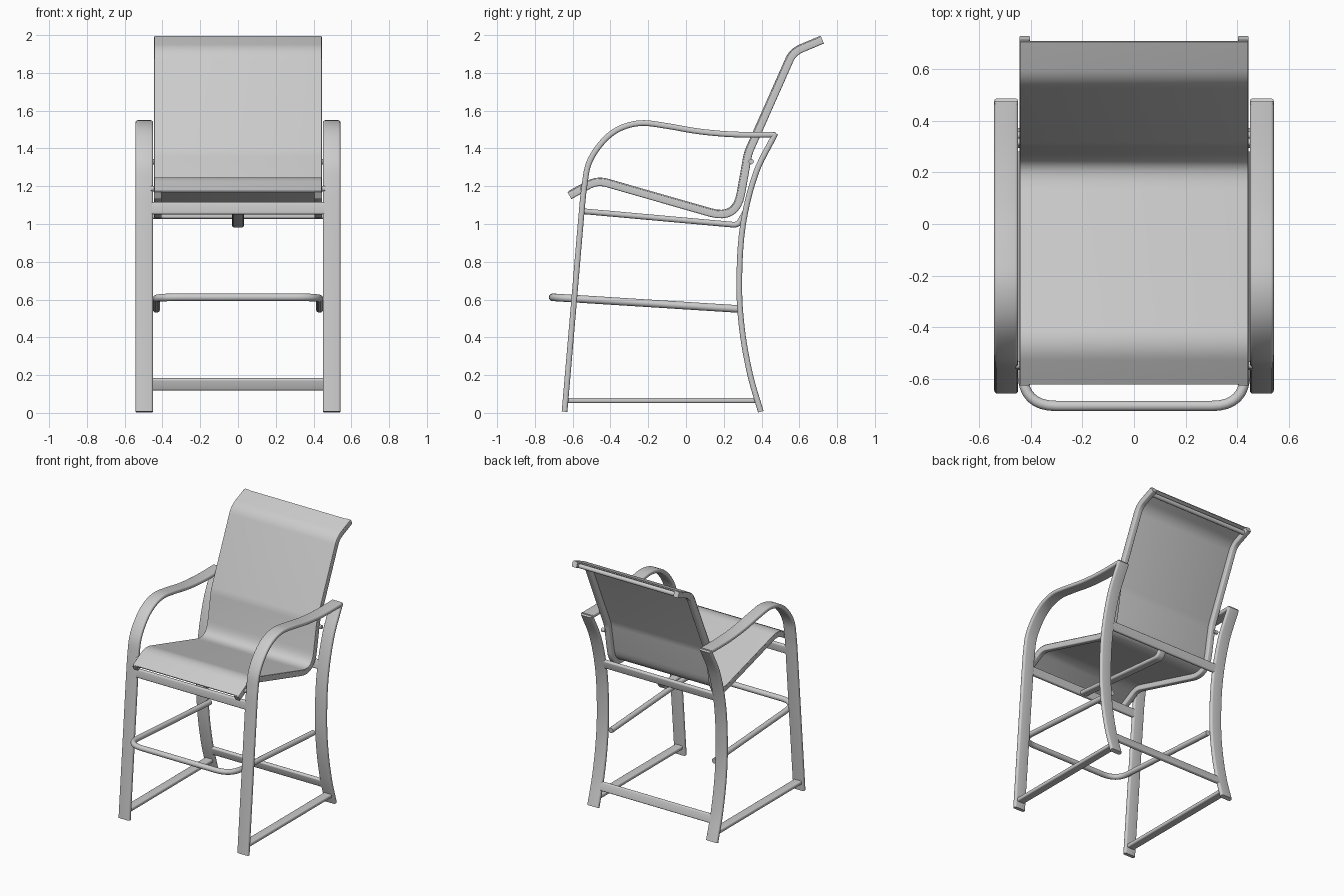
import bpy, bmesh, math
from mathutils import Vector

cube = bpy.data.objects.get("Cube")
if cube:
    bpy.data.objects.remove(cube, do_unlink=True)

grey = bpy.data.materials.new("light grey")
grey.use_nodes = True
COLOUR = (0.6, 0.6, 0.6, 1)
grey.diffuse_color = COLOUR
grey.node_tree.nodes["Principled BSDF"].inputs["Base Color"].default_value = COLOUR

X, Z = Vector((1, 0, 0)), Vector((0, 0, 1))


def section(w, h, r, lift=0, steps=4):
    """Rounded rectangle, as (side, normal) offsets from the path."""
    pts = []
    for k, (sx, sy) in enumerate(((1, 1), (-1, 1), (-1, -1), (1, -1))):
        for i in range(steps + 1):
            a = math.pi / 2 * (k + i / steps)
            pts.append((sx * (w / 2 - r) + r * math.cos(a),
                        sy * (h / 2 - r) + r * math.sin(a) + lift))
    return pts


def circle(r, n=16):
    return [(r * math.cos(math.tau * i / n), r * math.sin(math.tau * i / n)) for i in range(n)]


def in_plane(x, yz):
    return [Vector((x, y, z)) for y, z in yz]


def fillet(pts, radii, steps=8):
    """Round the inner corners of a polyline."""
    out = [pts[0]]
    for a, b, c, r in zip(pts, pts[1:], pts[2:], radii):
        u, v = (a - b).normalized(), (c - b).normalized()
        d = r / math.tan(u.angle(v) / 2)
        p, q = b + u * d, b + v * d
        for i in range(steps + 1):
            t = i / steps
            out.append(p * (1 - t) ** 2 + b * 2 * t * (1 - t) + q * t * t)
    return out + [pts[-1]]


def spline(pts, steps=6):
    """Smooth path through all the points."""
    p = [2 * pts[0] - pts[1]] + pts + [2 * pts[-1] - pts[-2]]
    out = []
    for a, b, c, d in zip(p, p[1:], p[2:], p[3:]):
        m0 = (c - a) * ((c - b).length / (c - a).length)
        m1 = (d - b) * ((c - b).length / (d - b).length)
        for i in range(steps):
            t = i / steps
            out.append(b * (2 * t**3 - 3 * t**2 + 1) + m0 * (t**3 - 2 * t**2 + t)
                       + c * (3 * t**2 - 2 * t**3) + m1 * (t**3 - t**2))
    return out + [pts[-1]]


def sweep(name, path, profile, ref=X):
    """Sweep a profile along a path; ref sets the direction of its width."""
    bm = bmesh.new()
    rings = []
    for i, p in enumerate(path):
        before = (p - path[i - 1]).normalized() if i else Vector()
        after = (path[i + 1] - p).normalized() if i < len(path) - 1 else Vector()
        t = (before + after).normalized()
        side = (ref - t * ref.dot(t)).normalized()
        n = side.cross(t)
        rings.append([bm.verts.new(p + side * s + n * h) for s, h in profile])
    for r0, r1 in zip(rings, rings[1:]):
        for k in range(len(profile)):
            j = (k + 1) % len(profile)
            bm.faces.new((r0[k], r0[j], r1[j], r1[k]))
    bm.faces.new(rings[0])
    bm.faces.new(rings[-1])
    bmesh.ops.recalc_face_normals(bm, faces=bm.faces)
    mesh = bpy.data.meshes.new(name)
    bm.to_mesh(mesh)
    bm.free()
    mesh.materials.append(grey)
    mesh.polygons.foreach_set("use_smooth", [True] * len(mesh.polygons))
    mesh.set_sharp_from_angle(angle=math.radians(35))
    obj = bpy.data.objects.new(name, mesh)
    bpy.context.collection.objects.link(obj)
    return obj


def crossbar(name, y, z, half, profile, ref):
    return sweep(name, [Vector((-half, y, z)), Vector((half, y, z))], profile, ref)


# Side profiles (y, z)
ARM = [(-.643, .006), (-.592, .6), (-.55, 1.09), (-.538, 1.2), (-.513, 1.325),
       (-.44, 1.437), (-.352, 1.505), (-.24, 1.534), (-.114, 1.521),
       (.07, 1.49), (.257, 1.474), (.475, 1.473)]
BACK_LEG = [(.396, .006), (.34, .2), (.297, .44), (.282, .68), (.301, .99),
            (.37, 1.27), (.474, 1.48)]
SEAT = [(-.617, 1.15), (-.47, 1.231), (.267, 1.02), (.33, 1.375), (.567, 1.91), (.722, 1.975)]
SEAT_RADII = (.13, .13, .2, .12)

flat_bar = section(.093, .03, .012)
strip = section(.065, .028, .01)
rail = section(.04, .042, .008)

for label, s in (("left", 1), ("right", -1)):
    # Arm and front leg in one bent bar, with the curved back leg
    sweep(label + "_arm_and_front_leg", spline(in_plane(s * .496, ARM)), flat_bar)
    sweep(label + "_back_leg", spline(in_plane(s * .496, BACK_LEG)), flat_bar)
    # Stretcher near the floor
    sweep(label + "_floor_stretcher", in_plane(s * .496, [(-.638, .066), (.378, .066)]), strip)
    # Rail that carries the sling, and the spacers holding it to the frame
    sweep(label + "_sling_rail", fillet(in_plane(s * .424, SEAT), SEAT_RADII), rail)
    for y, z in ((-.548, 1.187), (.345, 1.33)):
        sweep(label + "_rail_spacer", [Vector((s * .43, y, z)), Vector((s * .46, y, z))],
              circle(.014), Z)

# Fabric sling lying on the rails
sling_path = fillet(in_plane(0, SEAT), SEAT_RADII)
sling_path[0] = sling_path[0].lerp(sling_path[1], .05)
sling_path[-1] = sling_path[-1].lerp(sling_path[-2], .05)
sweep("fabric_sling", sling_path, section(.886, .008, .003, lift=.02))

# Crossbars between the sides
crossbar("front_seat_crossbar", -.551, 1.083, .46, strip, Vector((0, .086, 1)))
crossbar("rear_seat_crossbar", .314, 1.06, .46, strip, Vector((0, .23, 1)))
crossbar("rear_floor_crossbar", .353, .152, .46, strip, Vector((0, -.3, 1)))
crossbar("top_sling_tube", .69, 1.956, .41, circle(.016), Z)

# Centre brace under the seat
sweep("centre_seat_brace",
      fillet(in_plane(0, [(-.55, 1.068), (.275, .994), (.312, 1.06)]), (.04,)),
      section(.064, .03, .014))

# Footrest: one round tube bent around the front
corners = [(-.432, .28, .55), (-.432, -.706, .612), (.432, -.706, .612), (.432, .28, .55)]
sweep("footrest_tube", fillet([Vector(c) for c in corners], (.13, .13)), circle(.02), Z)
